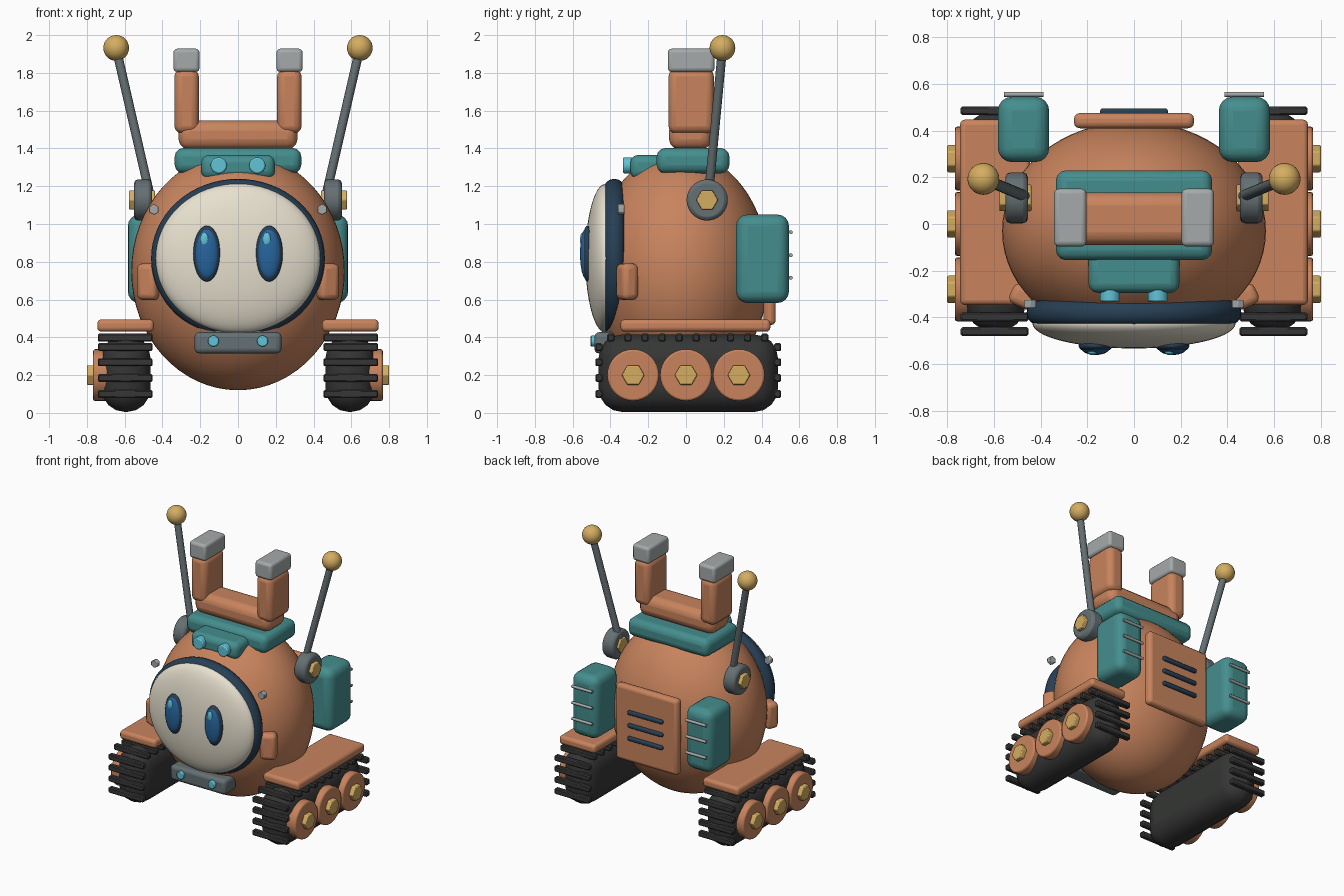
import bpy
from math import pi, radians
from mathutils import Vector

if "Cube" in bpy.data.objects:
    bpy.data.objects.remove(bpy.data.objects["Cube"])

COLOURS = {
    "copper": (0.58, 0.23, 0.11), "teal": (0.06, 0.27, 0.27), "navy": (0.02, 0.05, 0.09),
    "cream": (0.80, 0.75, 0.62), "blue": (0.02, 0.13, 0.34), "cyan": (0.12, 0.55, 0.68),
    "rubber": (0.035, 0.037, 0.035), "gold": (0.66, 0.42, 0.12),
    "steel": (0.13, 0.16, 0.17), "silver": (0.38, 0.40, 0.40),
}
MATS = {}
for key, rgb in COLOURS.items():
    MATS[key] = bpy.data.materials.new(key)
    MATS[key].diffuse_color = (*rgb, 1)


def finish(name, mat, bevel=0, segs=3, angle=35):
    o = bpy.context.object
    o.name = name
    o.data.materials.append(MATS[mat])
    bpy.ops.object.transform_apply(location=False, rotation=False, scale=True)
    if bevel:
        m = o.modifiers.new("bevel", "BEVEL")
        m.width, m.segments = bevel, segs
        m.limit_method = "ANGLE"
    bpy.ops.object.shade_smooth_by_angle(angle=radians(angle))
    return o


def box(name, mat, x, y, z, bevel=0.02, segs=3, rot=0):
    """Box from (min, max) ranges, turned about its own z axis."""
    lo, hi = zip(x, y, z)
    lo, hi = Vector(lo), Vector(hi)
    bpy.ops.mesh.primitive_cube_add(size=1, location=(lo + hi) / 2, rotation=(0, 0, rot))
    d = hi - lo
    bpy.context.object.scale = [abs(c) for c in d]
    return finish(name, mat, bevel, segs)


def ball(name, mat, loc, r, seg=32):
    bpy.ops.mesh.primitive_uv_sphere_add(segments=seg, ring_count=seg // 2, radius=1, location=loc)
    bpy.context.object.scale = r
    return finish(name, mat)


def rod(name, mat, a, b, r, verts=32, bevel=0):
    """Cylinder between two points."""
    a, b = Vector(a), Vector(b)
    d = b - a
    bpy.ops.mesh.primitive_cylinder_add(vertices=verts, radius=r, depth=d.length, location=(a + b) / 2)
    bpy.context.object.rotation_euler = Vector((0, 0, 1)).rotation_difference(d.normalized()).to_euler()
    return finish(name, mat, bevel, 2)


def span(s, a, b):
    """Mirrored x range."""
    return tuple(sorted((s * a, s * b)))


# Body
ball("body", "copper", (0, -0.03, 0.75), (0.565, 0.47, 0.63), 64)

# Face plate with dark rim
bpy.ops.mesh.primitive_torus_add(major_radius=0.405, minor_radius=0.055, major_segments=64,
                                 minor_segments=16, location=(0, -0.38, 0.818), rotation=(pi / 2, 0, 0))
bpy.context.object.scale = (1, 0.915, 1)
finish("face_rim", "navy")
ball("face_plate", "cream", (0, -0.425, 0.818), (0.435, 0.108, 0.395), 64)

# Eyes
for s in (-1, 1):
    x = s * 0.165
    ball("eye_rim", "navy", (x, -0.522, 0.843), (0.072, 0.032, 0.148))
    ball("eye", "blue", (x, -0.53, 0.843), (0.062, 0.031, 0.132))
    ball("eye_glint", "cyan", (x - 0.012, -0.549, 0.917), (0.022, 0.012, 0.037), 16)

# Chin unit with lights
box("chin_unit", "steel", (-0.23, 0.23), (-0.485, -0.34), (0.315, 0.427), 0.025)
for s in (-1, 1):
    rod("chin_light", "cyan", (s * 0.13, -0.505, 0.38), (s * 0.13, -0.46, 0.38), 0.029, 24, 0.006)

# Top plate and head lamp unit
box("top_plate", "teal", (-0.335, 0.335), (-0.155, 0.23), (1.268, 1.402), 0.045)
box("lamp_unit", "teal", (-0.195, 0.195), (-0.295, -0.1), (1.24, 1.365), 0.04)
for s in (-1, 1):
    rod("head_lamp", "cyan", (s * 0.102, -0.333, 1.31), (s * 0.102, -0.27, 1.31), 0.043, 24, 0.008)

# Forked magnet on top
box("magnet_base", "copper", (-0.315, 0.315), (-0.09, 0.135), (1.395, 1.548), 0.055)
for s in (-1, 1):
    box("magnet_arm", "copper", span(s, 0.207, 0.337), (-0.093, 0.148), (1.48, 1.82), 0.04)
    box("magnet_tip", "silver", span(s, 0.204, 0.342), (-0.096, 0.151), (1.805, 1.928), 0.02)

# Back panel with slots
box("back_panel", "copper", (-0.257, 0.257), (0.41, 0.475), (0.465, 1.03), 0.025)
for i in range(3):
    z = 0.65 + i * 0.097
    box("panel_slot", "navy", (-0.145, 0.145), (0.46, 0.495), (z - 0.015, z + 0.015), 0.01, 2)

for s in (-1, 1):
    # Side packs with fins
    box("side_pack", "teal", span(s, 0.363, 0.583), (0.265, 0.545), (0.582, 1.05), 0.06, 4)
    for z in (0.715, 0.835, 0.957):
        rod("pack_fin", "silver", (s * 0.388, 0.555, z), (s * 0.557, 0.555, z), 0.0105, 12)

    # Cheek blocks and rim bolts
    box("cheek_block", "copper", span(s, 0.415, 0.53), (-0.358, -0.265), (0.598, 0.792),
        0.03, 3, s * radians(25))
    rod("rim_bolt", "silver", (s * 0.445, -0.36, 1.077), (s * 0.445, -0.325, 1.077), 0.029, 6, 0.004)

    # Antenna
    rod("antenna_hub", "steel", (s * 0.455, 0.112, 1.127), (s * 0.55, 0.112, 1.127), 0.109, 32, 0.02)
    rod("antenna_bolt", "gold", (s * 0.44, 0.112, 1.127), (s * 0.577, 0.112, 1.127), 0.058, 6, 0.005)
    rod("antenna_rod", "steel", (s * 0.468, 0.12, 1.16), (s * 0.645, 0.193, 1.93), 0.024, 16)
    ball("antenna_tip", "gold", (s * 0.645, 0.193, 1.932), (0.068,) * 3)

    # Track, treads and fender
    box("track", "rubber", span(s, 0.463, 0.723), (-0.463, 0.487), (0.005, 0.415), 0.125, 4)
    box("fender", "copper", span(s, 0.445, 0.745), (-0.347, 0.447), (0.43, 0.495), 0.022)
    treads = [(-0.398 + 0.0905 * i, 0.398) for i in range(10)]
    treads += [(y, z) for y in (-0.461, 0.485) for z in (0.10, 0.185, 0.268, 0.348)]
    for y, z in treads:
        box("tread", "rubber", span(s, 0.452, 0.742), (y - 0.019, y + 0.019),
            (z - 0.021, z + 0.021), 0.007, 1)

    # Wheels with hex bolts
    for y in (-0.28, 0, 0.28):
        rod("wheel", "copper", (s * 0.66, y, 0.2), (s * 0.767, y, 0.2), 0.137, 32, 0.01)
        rod("wheel_bolt", "gold", (s * 0.74, y, 0.2), (s * 0.8, y, 0.2), 0.06, 6, 0.006)

for m in bpy.data.materials:
    if m.users and not m.is_grease_pencil:
        m.use_nodes = True
        m.node_tree.nodes["Principled BSDF"].inputs["Base Color"].default_value = m.diffuse_color
